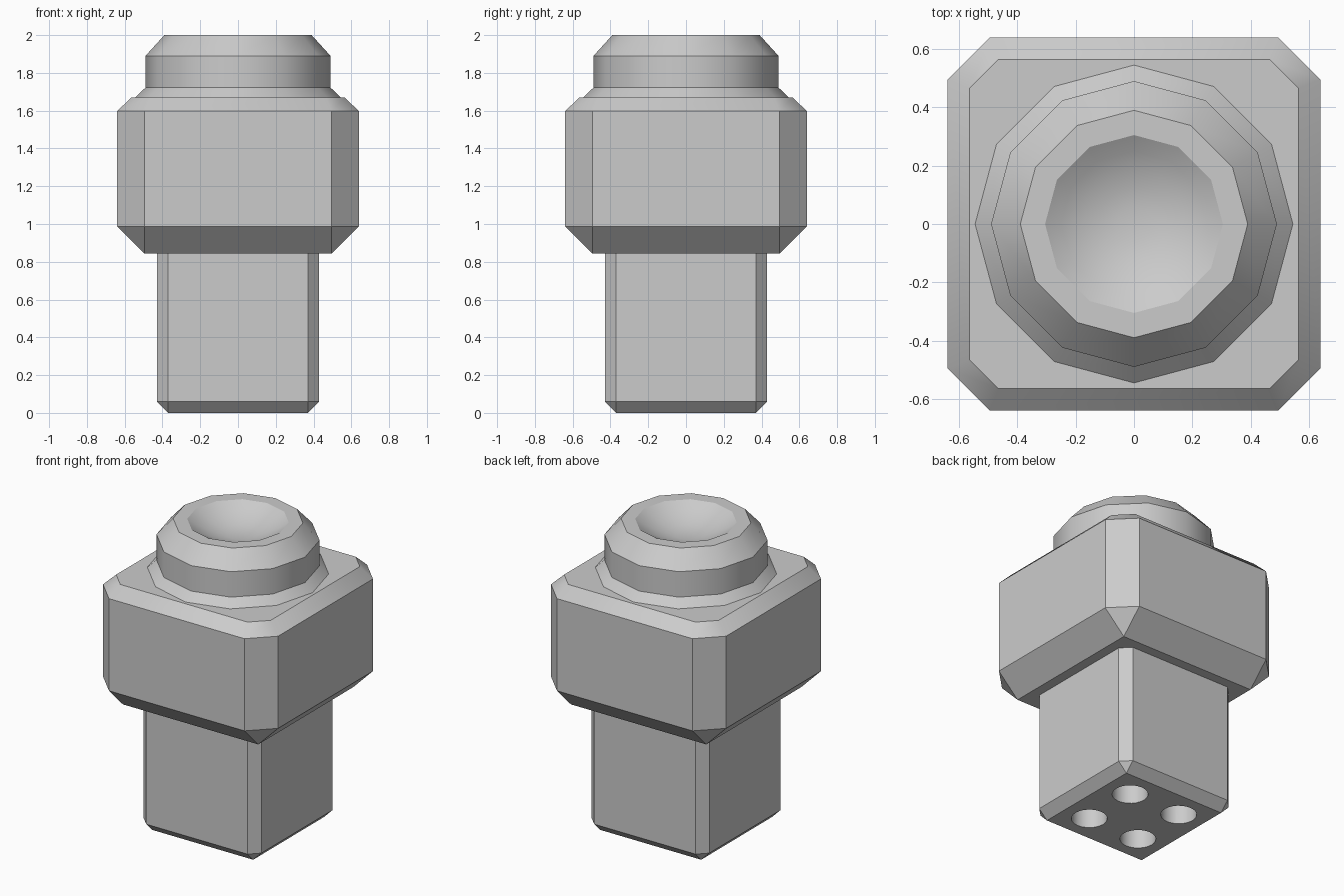
import bpy, bmesh, math

if "Cube" in bpy.data.objects:
    bpy.data.objects.remove(bpy.data.objects["Cube"])


def octagon(half, cut, z):
    """Square of the given half width with its corners cut off."""
    i = half - cut
    pts = [(half, -i), (half, i), (i, half), (-i, half),
           (-half, i), (-half, -i), (-i, -half), (i, -half)]
    return [(x, y, z) for x, y in pts]


def circle(r, z, n=12):
    return [(r * math.cos(2 * math.pi * k / n), r * math.sin(2 * math.pi * k / n), z)
            for k in range(n)]


def loft(name, rings, smooth=33):
    """Skin a stack of rings, cap both ends, shade by angle."""
    bm = bmesh.new()
    loops = [[bm.verts.new(p) for p in ring] for ring in rings]
    n = len(loops[0])
    for a, b in zip(loops, loops[1:]):
        for k in range(n):
            bm.faces.new((a[k], a[(k + 1) % n], b[(k + 1) % n], b[k]))
    bm.faces.new(loops[0][::-1])
    bm.faces.new(loops[-1])
    bmesh.ops.remove_doubles(bm, verts=bm.verts, dist=1e-4)
    bmesh.ops.recalc_face_normals(bm, faces=bm.faces)
    me = bpy.data.meshes.new(name)
    bm.to_mesh(me)
    bm.free()
    ob = bpy.data.objects.new(name, me)
    bpy.context.collection.objects.link(ob)
    shade(ob, smooth)
    return ob


def shade(ob, angle):
    bpy.ops.object.select_all(action='DESELECT')
    ob.select_set(True)
    bpy.context.view_layer.objects.active = ob
    bpy.ops.object.shade_smooth_by_angle(angle=math.radians(angle))


# Lower square shaft, chamfered at the bottom and along the corners
shaft = loft("shaft", [octagon(0.37, 0, 0), octagon(0.43, 0.06, 0.06),
                       octagon(0.43, 0.06, 0.85)])

# Four round sockets drilled into the underside
for sx in (-1, 1):
    for sy in (-1, 1):
        rings = [[(x + sx * 0.19, y + sy * 0.19, z) for x, y, z in circle(0.108, h, 24)]
                 for h in (-0.1, 0.25)]
        cutter = loft("socket_cutter", rings)
        cutter.hide_render = True
        mod = shaft.modifiers.new("socket", 'BOOLEAN')
        mod.operation, mod.solver, mod.object = 'DIFFERENCE', 'EXACT', cutter
        bpy.context.view_layer.objects.active = shaft
        bpy.ops.object.modifier_apply(modifier=mod.name)
        bpy.data.objects.remove(cutter)
shade(shaft, 33)

# Wide block with heavier chamfers
loft("block", [octagon(0.495, 0, 0.843), octagon(0.64, 0.145, 0.988),
               octagon(0.64, 0.145, 1.597), octagon(0.565, 0.1, 1.67)])

# Twelve-sided collar and cap with a shallow dished top
rings = [circle(r, z) for r, z in [(0.545, 1.665), (0.545, 1.67), (0.49, 1.722),
                                   (0.49, 1.89), (0.39, 2.0), (0.305, 2.0)]]
depth = 0.1
R = (0.305 ** 2 + depth ** 2) / (2 * depth)
for r in (0.25, 0.19, 0.125, 0.06):
    rings.append(circle(r, 2 - depth + R - math.sqrt(R * R - r * r)))
cap = loft("cap", rings)
# keep the dish rim crisp
for e in cap.data.edges:
    a, b = (cap.data.vertices[i].co for i in e.vertices)
    if all(abs(p.z - 2) < 1e-4 and p.xy.length < 0.31 for p in (a, b)):
        e.use_edge_sharp = True
